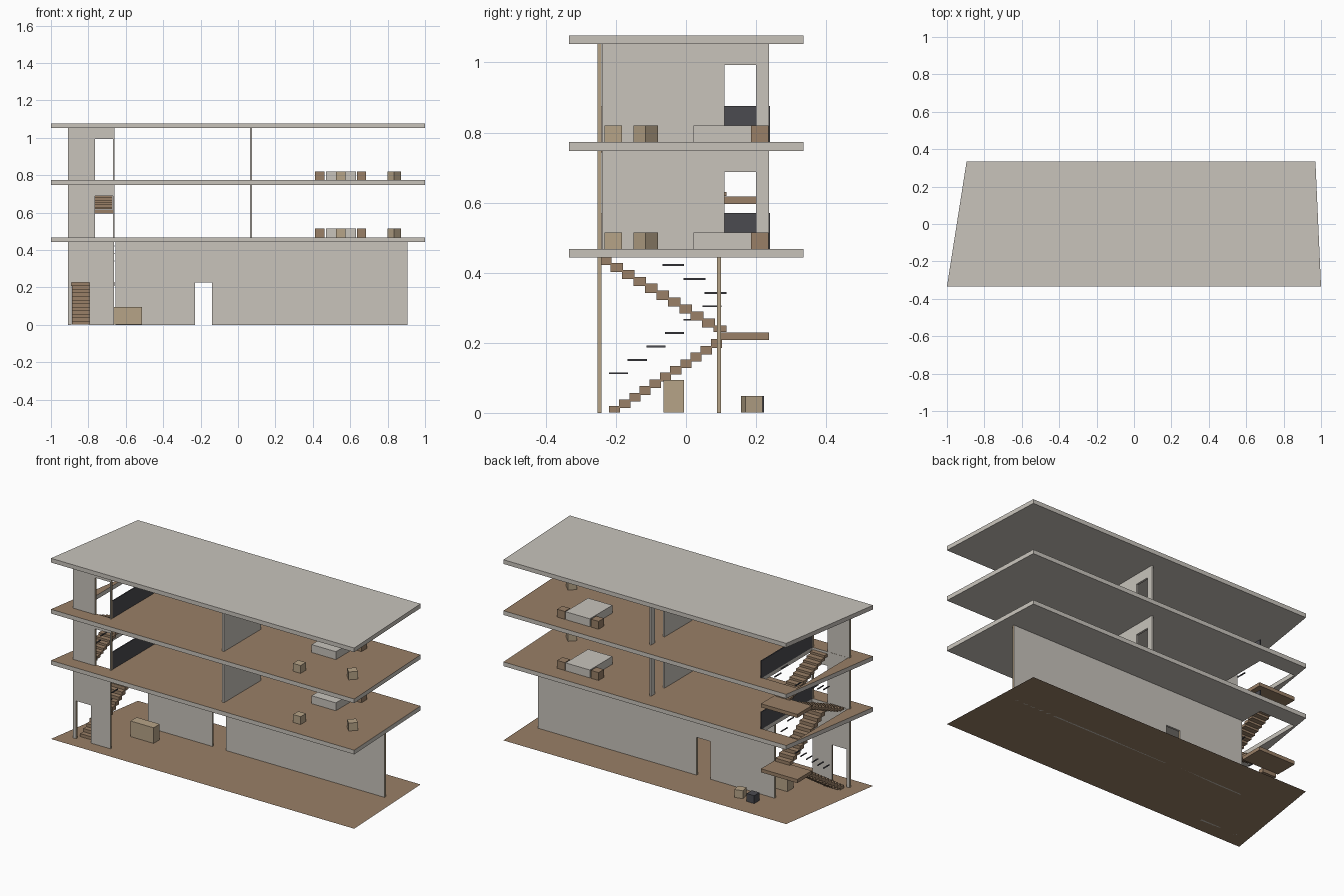
import bpy, bmesh
from math import radians
from mathutils import Matrix, Vector

if "Cube" in bpy.data.objects:
    bpy.data.objects.remove(bpy.data.objects["Cube"])


def material(name, rgb):
    m = bpy.data.materials.new(name)
    m.use_nodes = True
    m.diffuse_color = (*rgb, 1)
    m.node_tree.nodes["Principled BSDF"].inputs["Base Color"].default_value = (*rgb, 1)
    return m


CONCRETE = material("concrete", (0.58, 0.55, 0.50))
WOOD = material("brown wood", (0.32, 0.215, 0.135))
TAN = material("tan wood", (0.47, 0.37, 0.245))
CHARCOAL = material("charcoal", (0.07, 0.07, 0.08))


def finish(name, bm, mats, rule=None):
    bmesh.ops.recalc_face_normals(bm, faces=bm.faces)
    bm.normal_update()
    if rule:
        for f in bm.faces:
            f.material_index = int(rule(f.normal))
    me = bpy.data.meshes.new(name)
    bm.to_mesh(me)
    bm.free()
    for m in mats:
        me.materials.append(m)
    ob = bpy.data.objects.new(name, me)
    bpy.context.scene.collection.objects.link(ob)
    return ob


def add_box(bm, x, y, z, turn=0):
    mid = Vector([(a + b) / 2 for a, b in (x, y, z)])
    size = [b - a for a, b in (x, y, z)]
    bmesh.ops.create_cube(bm, size=1, matrix=Matrix.Translation(mid)
                          @ Matrix.Rotation(radians(turn), 4, 'Z')
                          @ Matrix.Diagonal((*size, 1)))


def box(name, mat, x, y, z, turn=0):
    bm = bmesh.new()
    add_box(bm, x, y, z, turn)
    return finish(name, bm, [mat])


def stool(name, mat, x, y, z, turn=0):
    s = 0.025
    return box(name, mat, (x - s, x + s), (y - s, y + s), (z, z + 2 * s - 0.003), turn)


def extrude(bm, offset):
    geo = bmesh.ops.extrude_face_region(bm, geom=bm.faces[:], use_keep_orig=True)
    moved = [g for g in geo["geom"] if isinstance(g, bmesh.types.BMVert)]
    bmesh.ops.translate(bm, verts=moved, vec=offset)


def wall(name, span, z, door, door_top, place, thick, tan_ends=False):
    """Upright wall with a doorway notched into its lower edge."""
    (a, b), (lo, hi), (c, d) = span, z, door
    outline = [(a, lo), (c, lo), (c, door_top), (d, door_top),
               (d, lo), (b, lo), (b, hi), (a, hi)]
    bm = bmesh.new()
    bm.faces.new([bm.verts.new(place(u, h)) for u, h in outline])
    extrude(bm, thick)
    mats = [CONCRETE, TAN] if tan_ends else [CONCRETE]
    return finish(name, bm, mats, (lambda n: abs(n.x) > 0.9) if tan_ends else None)


# Shared plan dimensions
PLAN = [(-1, -0.334), (1, -0.334), (0.97, 0.335), (-0.895, 0.335)]
WELL = [(-0.9, -0.24), (-0.664, -0.24), (-0.664, 0.235), (-0.9, 0.235)]
FLOORS = [0, 0.468, 0.773]
CEILINGS = [0.443, 0.748, 1.052]
SLAB = 0.025

# Ground sheet
bm = bmesh.new()
ground = bm.faces.new([bm.verts.new((x, y, 0)) for x, y in PLAN])
finish("ground", bm, [WOOD])


# Floor slabs with a stairwell, and the closed roof
def slab(name, z, hole):
    bm = bmesh.new()
    outer = [bm.verts.new((x, y, z)) for x, y in PLAN]
    if hole:
        inner = [bm.verts.new((x, y, z)) for x, y in WELL]
        for i in range(4):
            j = (i + 1) % 4
            bm.faces.new([outer[i], outer[j], inner[j], inner[i]])
    else:
        bm.faces.new(outer)
    extrude(bm, (0, 0, SLAB))
    finish(name, bm, [CONCRETE, WOOD], (lambda n: n.z > 0.9) if hole else None)


slab("first_floor_slab", CEILINGS[0], True)
slab("second_floor_slab", CEILINGS[1], True)
slab("roof_slab", CEILINGS[2], False)


# Long walls facing the front
def front_plane(y):
    return lambda u, h: (u, y, h)


wall("ground_long_wall", (-0.655, 0.905), (0, CEILINGS[0]), (-0.23, -0.14), 0.225,
     front_plane(0.088), (0, 0.012, 0), True)
wall("ground_stair_wall", (-0.91, -0.664), (0, CEILINGS[0]), (-0.89, -0.793), 0.225,
     front_plane(-0.253), (0, 0.012, 0), True)

# Upper storeys: stair wall, partition, parapet and furniture
for n, (z, top) in enumerate(zip(FLOORS[1:], CEILINGS[1:]), 1):
    tag = f"_{n}"
    wall("stair_wall" + tag, (-0.91, -0.66), (z, top), (-0.765, -0.667), z + 0.22,
         front_plane(-0.253), (0, 0.012, 0), True)
    wall("partition" + tag, (-0.24, 0.237), (z, top), (0.11, 0.2), z + 0.22,
         lambda u, h: (0.064, u, h), (0.012, 0, 0))
    box("parapet" + tag, CHARCOAL, (-0.667, -0.661), (-0.245, 0.24), (z, z + 0.103))
    box("bed" + tag, CONCRETE, (0.47, 0.63), (0.022, 0.235), (z, z + 0.047))
    for side, x in (("right", 0.437), ("left", 0.66)):
        stool(f"{side}_nightstand{tag}", WOOD, x, 0.21, z)
    stool("stool" + tag, TAN, 0.55, -0.207, z)
    stool("turned_stool" + tag, TAN, 0.835, -0.115, z, 45)


# Stairs: a flight to the back, a landing, a flight to the front
def flight(name, x, y0, y1, z0, z1, rail_x):
    steps, rails = 11, 6
    dy, rise = (y1 - y0) / steps, (z1 - z0) / (steps + 1)
    bm = bmesh.new()
    for i in range(steps):
        y = sorted((y0 + i * dy, y0 + (i + 1.1) * dy))
        high = z0 + (i + 1) * rise
        add_box(bm, x, y, (max(high - 1.3 * rise, z0 + 0.001), high))
    finish(name + "_steps", bm, [WOOD])
    bm = bmesh.new()
    dy, rise = (y1 - y0) / rails, (z1 - z0) / rails
    for i in range(rails):
        y = sorted((y0 + i * dy, y0 + (i + 1.03) * dy))
        z = z0 + 0.113 + i * rise
        add_box(bm, (rail_x - 0.003, rail_x + 0.003), y, (z - 0.0025, z + 0.0025))
    finish(name + "_handrail", bm, [CHARCOAL])


for n in range(2):
    low, high = FLOORS[n], FLOORS[n + 1]
    mid = low + (high - low) * 0.49
    flight(f"lower_flight_{n}", (-0.887, -0.795), -0.22, 0.1, low, mid, -0.79)
    flight(f"upper_flight_{n}", (-0.765, -0.67), 0.115, -0.245, mid, high, -0.664)
    box(f"landing_{n}", WOOD, (-0.9, -0.66), (0.1, 0.237), (mid - 0.021, mid))

# Ground furniture
box("reception_desk", TAN, (-0.664, -0.512), (-0.064, -0.006), (0.001, 0.094))
stool("tan_seat", TAN, -0.49, 0.187, 0.001, 15)
stool("dark_seat", CHARCOAL, -0.58, 0.197, 0.001)
